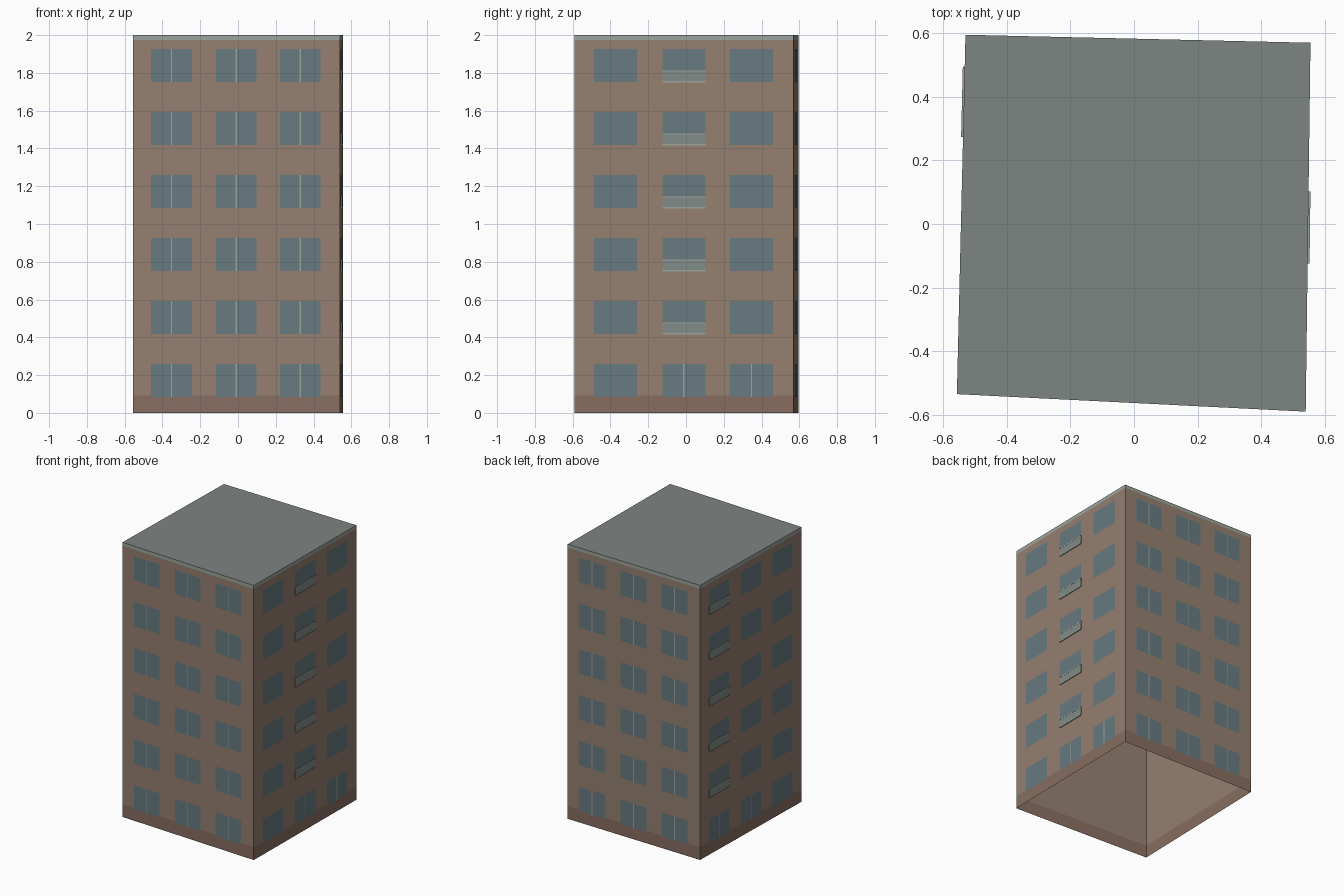
import bpy, bmesh
from mathutils import Vector

if "Cube" in bpy.data.objects:
    bpy.data.objects.remove(bpy.data.objects["Cube"])

# Slightly skewed footprint, counter-clockwise from front left
CORNERS = [Vector(c) for c in ((-0.557, -0.535, 0), (0.54, -0.59, 0),
                               (0.555, 0.57, 0), (-0.53, 0.595, 0))]
SIDES = {"front": 0, "right": 1, "back": 2, "left": 3}
COLUMNS = (0.187, 0.499, 0.808)      # window centres along each wall
HALF = 0.098                         # half window width, fraction of wall
FLOOR, SILL, HEAD = 0.3335, 0.085, 0.26


def material(name, rgb):
    m = bpy.data.materials.new(name)
    m.diffuse_color = (*[c * 1.1 for c in rgb], 1)
    m.use_nodes = True
    m.node_tree.nodes["Principled BSDF"].inputs["Base Color"].default_value = m.diffuse_color
    return m


BRICK = material("brick", (0.275, 0.195, 0.147))
PLINTH = material("plinth", (0.223, 0.141, 0.109))
GLASS = material("glass", (0.122, 0.178, 0.198))
ROOF = material("roof", (0.188, 0.212, 0.202))
TRIM = material("trim", (0.305, 0.337, 0.305))
PANEL = material("panel", (0.205, 0.240, 0.225))


def point(side, f, z, out):
    """Point on a wall: fraction along it, height, distance outward."""
    a, b = CORNERS[side], CORNERS[(side + 1) % 4]
    d = (b - a).normalized()
    return a.lerp(b, f) + Vector((d.y, -d.x, 0)) * out + Vector((0, 0, z))


def quad(bm, side, f0, f1, z0, z1, out=0.0):
    bm.faces.new([bm.verts.new(point(side, f, z, out))
                  for f, z in ((f0, z0), (f1, z0), (f1, z1), (f0, z1))])


def slab(bm, side, f0, f1, z0, z1, out):
    """Thin box standing proud of the wall."""
    back, front = [[bm.verts.new(point(side, f, z, o))
                    for f, z in ((f0, z0), (f1, z0), (f1, z1), (f0, z1))]
                   for o in (0.0, out)]
    bm.faces.new(front)
    for i in range(4):
        j = (i + 1) % 4
        bm.faces.new((back[i], back[j], front[j], front[i]))


def finish(bm, name, mat):
    me = bpy.data.meshes.new(name)
    bm.to_mesh(me)
    bm.free()
    me.materials.append(mat)
    bpy.context.collection.objects.link(bpy.data.objects.new(name, me))


# Plinth, brick walls and parapet band: one ring each, open underneath
for name, mat, z0, z1 in (("plinth", PLINTH, 0, 0.093),
                          ("walls", BRICK, 0.093, 1.975),
                          ("parapet_band", TRIM, 1.975, 2.0)):
    bm = bmesh.new()
    for s in range(4):
        quad(bm, s, 0, 1, z0, z1)
    bmesh.ops.remove_doubles(bm, verts=bm.verts, dist=1e-4)
    finish(bm, name, mat)

# Flat roof
bm = bmesh.new()
bm.faces.new([bm.verts.new(c + Vector((0, 0, 2))) for c in CORNERS])
finish(bm, "roof", ROOF)

# Windows, mullions and shallow balconies on each side
balcony_column = {"right": 1, "left": 0}
ground_mullions = {"right": (1, 2), "left": (0, 1)}
for side, s in SIDES.items():
    panes, bars, panels, rails = [bmesh.new() for _ in range(4)]
    for level in range(6):
        z0, z1 = SILL + level * FLOOR, HEAD + level * FLOOR
        for i, c in enumerate(COLUMNS):
            f0, f1 = c - HALF, c + HALF
            quad(panes, s, f0, f1, z0, z1, 0.002)
            if side in ("front", "back") or (level == 0 and i in ground_mullions[side]):
                quad(bars, s, c - 0.003, c + 0.003, z0, z1, 0.003)
            if level > 0 and balcony_column.get(side) == i:
                slab(panels, s, f0, f1, z0, z0 + 0.06, 0.005)
                for z in (z0 - 0.003, z0 + 0.054):
                    slab(rails, s, f0, f1, z, z + 0.007, 0.006)
    finish(panes, side + "_windows", GLASS)
    finish(bars, side + "_mullions", TRIM)
    if side in balcony_column:
        finish(panels, side + "_balcony_panels", PANEL)
        finish(rails, side + "_balcony_rails", TRIM)
    else:
        panels.free()
        rails.free()
